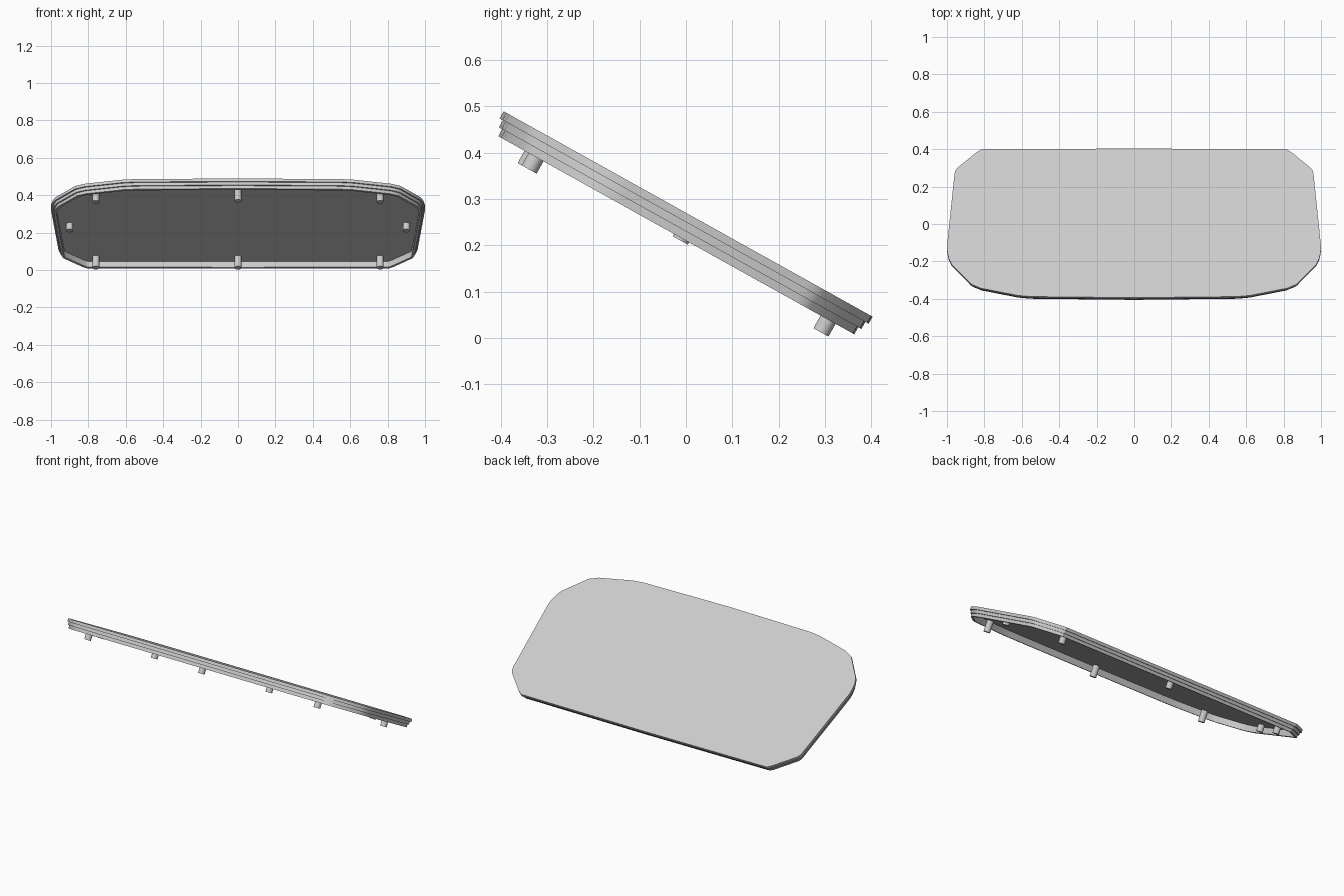
import bpy, bmesh, math
from mathutils import Vector

if "Cube" in bpy.data.objects:
    bpy.data.objects.remove(bpy.data.objects["Cube"], do_unlink=True)

TILT = math.radians(29.1)
TOP, LAYER, STEP = 0.236, 0.0175, 0.008    # top height along the normal, layer thickness, ledge width
INNER = 0.030                              # inset of the recess wall

grey = bpy.data.materials.new("light grey")
grey.use_nodes = True
grey.diffuse_color = (0.6, 0.6, 0.6, 1)
grey.node_tree.nodes["Principled BSDF"].inputs["Base Color"].default_value = (0.6, 0.6, 0.6, 1)

# Half of the outline as seen from above, front centre to back centre
half = [(0, -.394), (.55, -.388), (.62, -.382), (.82, -.343), (.87, -.322),
        (.975, -.215), (.99, -.185), (.998, -.15), (1, -.12), (.96, .265),
        (.955, .285), (.945, .30), (.84, .385), (.815, .40), (.6, .401), (0, .403)]
outline = half + [(-x, y) for x, y in reversed(half[1:-1])]
# Unproject onto the tilted plane
outline = [Vector((x, (y - TOP * math.sin(TILT)) / math.cos(TILT))) for x, y in outline]


def inset(points, d):
    """Offset a counter-clockwise outline inwards with mitred corners."""
    result = []
    for i, p in enumerate(points):
        a = (p - points[i - 1]).normalized()
        b = (points[(i + 1) % len(points)] - p).normalized()
        na, nb = Vector((-a.y, a.x)), Vector((-b.y, b.x))
        result.append(p + (na + nb) * d / (1 + na.dot(nb)))
    return result


def finish(bm, name):
    bmesh.ops.recalc_face_normals(bm, faces=bm.faces)
    mesh = bpy.data.meshes.new(name)
    bm.to_mesh(mesh)
    bm.free()
    mesh.materials.append(grey)
    obj = bpy.data.objects.new(name, mesh)
    bpy.context.collection.objects.link(obj)
    obj.rotation_euler.x = -TILT
    bpy.ops.object.select_all(action='DESELECT')
    obj.select_set(True)
    bpy.context.view_layer.objects.active = obj
    bpy.ops.object.shade_smooth_by_angle(angle=math.radians(30))
    return obj


def layer(name, index, hollow):
    """One slab of the stack, either solid or a thin frame."""
    bm = bmesh.new()
    top = TOP - index * LAYER
    low = top - LAYER
    levels = [(index * STEP, top), (index * STEP, low)]
    if hollow:
        levels += [(INNER, low), (INNER, top)]
    rings = [[bm.verts.new((p.x, p.y, z)) for p in inset(outline, d)] for d, z in levels]
    pairs = list(zip(rings, rings[1:]))
    if hollow:
        pairs.append((rings[-1], rings[0]))
    else:
        bm.faces.new(rings[0])
        bm.faces.new(rings[1])
    n = len(outline)
    for r, s in pairs:
        for i in range(n):
            j = (i + 1) % n
            bm.faces.new((r[i], r[j], s[j], s[i]))
    return finish(bm, name)


def peg(name, x, u, tip):
    """Round locating pin hanging from the underside of the top plate."""
    bm = bmesh.new()
    root = TOP - LAYER + 0.004
    bmesh.ops.create_cone(bm, cap_ends=True, segments=24, radius1=0.0185,
                          radius2=0.0185, depth=root - tip)
    bmesh.ops.translate(bm, verts=bm.verts, vec=(x, u, (root + tip) / 2))
    return finish(bm, name)


# Stepped plate
layer("top_plate", 0, False)
layer("middle_frame", 1, True)
layer("lower_frame", 2, True)

# Pegs
peg("front_center_peg", 0, -0.483, 0.153)
peg("back_center_peg", 0, 0.249, 0.152)
for side, s in (("left", 1), ("right", -1)):
    peg(f"front_{side}_peg", s * 0.76, -0.473, 0.153)
    peg(f"back_{side}_peg", s * 0.76, 0.249, 0.152)
    peg(f"side_{side}_peg", s * 0.9, -0.113, 0.178)
